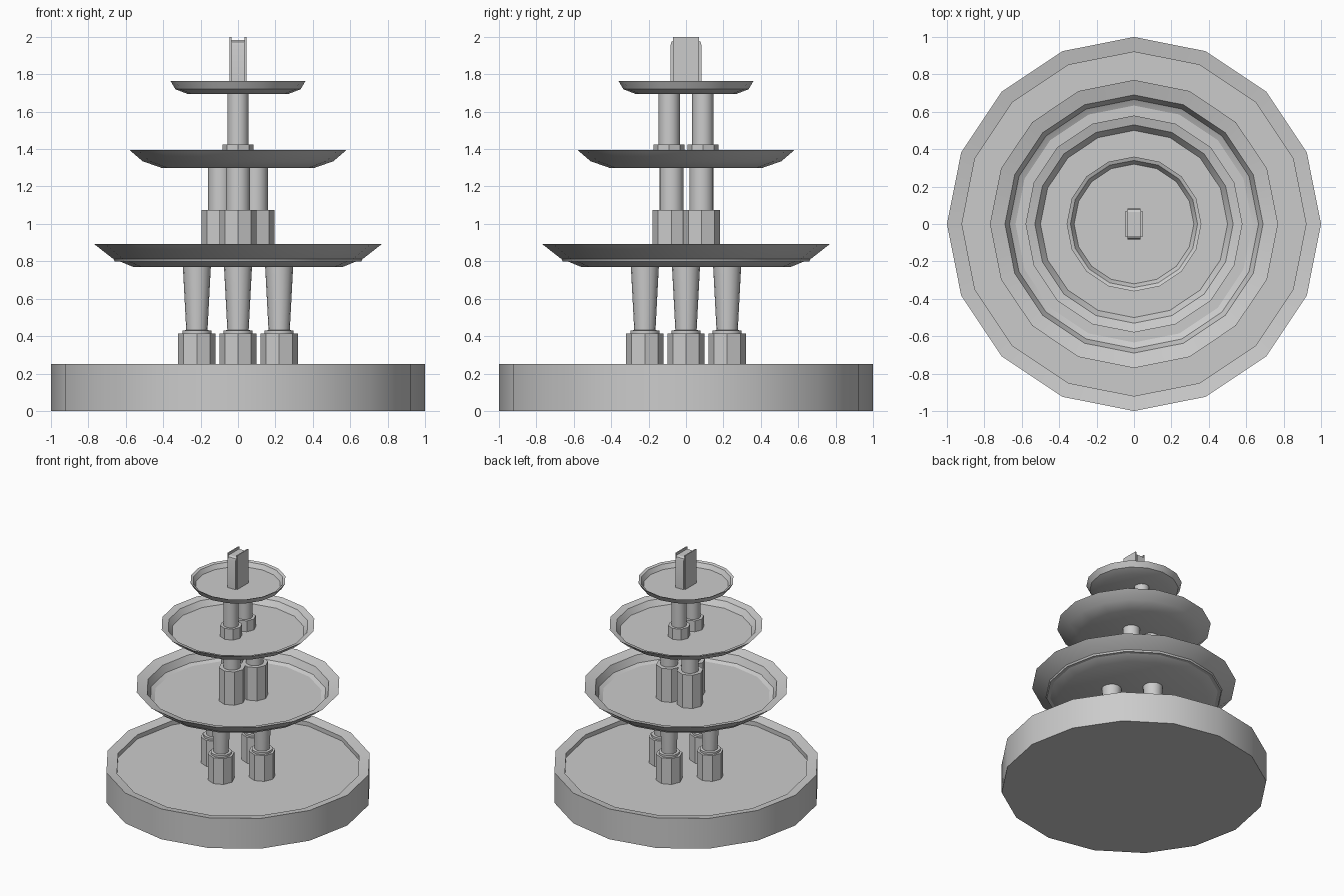
import bpy, bmesh, math

if "Cube" in bpy.data.objects:
    bpy.data.objects.remove(bpy.data.objects["Cube"])


def lathe(name, profile, sides, loc=(0, 0), turn=0.0):
    """Revolve an (r, z) profile around z and cap both ends."""
    bm = bmesh.new()
    rings = []
    for r, z in profile:
        rings.append([bm.verts.new((r * math.cos(turn + 2 * math.pi * i / sides),
                                    r * math.sin(turn + 2 * math.pi * i / sides), z))
                      for i in range(sides)])
    for a, b in zip(rings, rings[1:]):
        for i in range(sides):
            j = (i + 1) % sides
            bm.faces.new((a[i], a[j], b[j], b[i]))
    bm.faces.new(rings[0][::-1])
    bm.faces.new(rings[-1])
    return finish(name, bm, loc)


def slab(name, outline, x0, x1):
    """Extrude a (y, z) outline along x."""
    bm = bmesh.new()
    face = bm.faces.new([bm.verts.new((x0, y, z)) for y, z in outline])
    out = bmesh.ops.extrude_face_region(bm, geom=[face])
    moved = [g for g in out["geom"] if isinstance(g, bmesh.types.BMVert)]
    bmesh.ops.translate(bm, verts=moved, vec=(x1 - x0, 0, 0))
    return finish(name, bm)


def finish(name, bm, loc=(0, 0)):
    bmesh.ops.recalc_face_normals(bm, faces=bm.faces)
    me = bpy.data.meshes.new(name)
    bm.to_mesh(me)
    bm.free()
    ob = bpy.data.objects.new(name, me)
    ob.location = (loc[0], loc[1], 0)
    bpy.context.collection.objects.link(ob)
    bpy.context.view_layer.objects.active = ob
    ob.select_set(True)
    bpy.ops.object.shade_smooth_by_angle(angle=math.radians(30))
    ob.select_set(False)
    return ob


# Ground basin
lathe("basin", [(1, 0), (1, 0.25), (0.92, 0.235), (0.92, 0.20)], 16)

# Three stacked bowls
lathe("lower_bowl", [(0.56, 0.77), (0.67, 0.815), (0.77, 0.893),
                     (0.69, 0.87), (0.66, 0.80)], 16)
lathe("middle_bowl", [(0.41, 1.30), (0.51, 1.335), (0.58, 1.395),
                      (0.53, 1.38), (0.50, 1.335)], 16)
lathe("upper_bowl", [(0.27, 1.695), (0.335, 1.72), (0.36, 1.763),
                     (0.34, 1.755), (0.32, 1.72)], 16)

# Columns: positions, octagonal plinth (radius, bottom, top), shaft profile
tiers = [
    ("lower", [(-0.22, 0), (0.22, 0), (0, -0.22), (0, 0.22)], (0.1, 0.20, 0.413),
     [(0.078, 0.41), (0.078, 0.43), (0.057, 0.432), (0.075, 0.775)]),
    ("middle", [(0, -0.078), (-0.095, 0.083), (0.095, 0.083)], (0.1, 0.80, 1.075),
     [(0.065, 1.07), (0.065, 1.305)]),
    ("upper", [(0, -0.09), (0, 0.09)], (0.083, 1.335, 1.425),
     [(0.057, 1.42), (0.057, 1.70)]),
]
for tier, spots, (r, z0, z1), shaft in tiers:
    for n, spot in enumerate(spots, 1):
        lathe(f"{tier}_plinth_{n}", [(r, z0), (r, z1)], 8, spot)
        lathe(f"{tier}_column_{n}", shaft, 16, spot)

# Finial: rounded core between two thin taller side plates
slab("spout_core", [(-0.083, 1.72), (0.083, 1.72), (0.083, 1.955), (0.078, 1.973),
                    (0.065, 1.982), (-0.065, 1.982), (-0.078, 1.973), (-0.083, 1.955)],
     -0.036, 0.036)
for side, x in (("left", -0.045), ("right", 0.036)):
    slab(f"spout_plate_{side}", [(-0.07, 1.72), (0.07, 1.72), (0.07, 2.0), (-0.07, 2.0)],
         x, x + 0.009)
